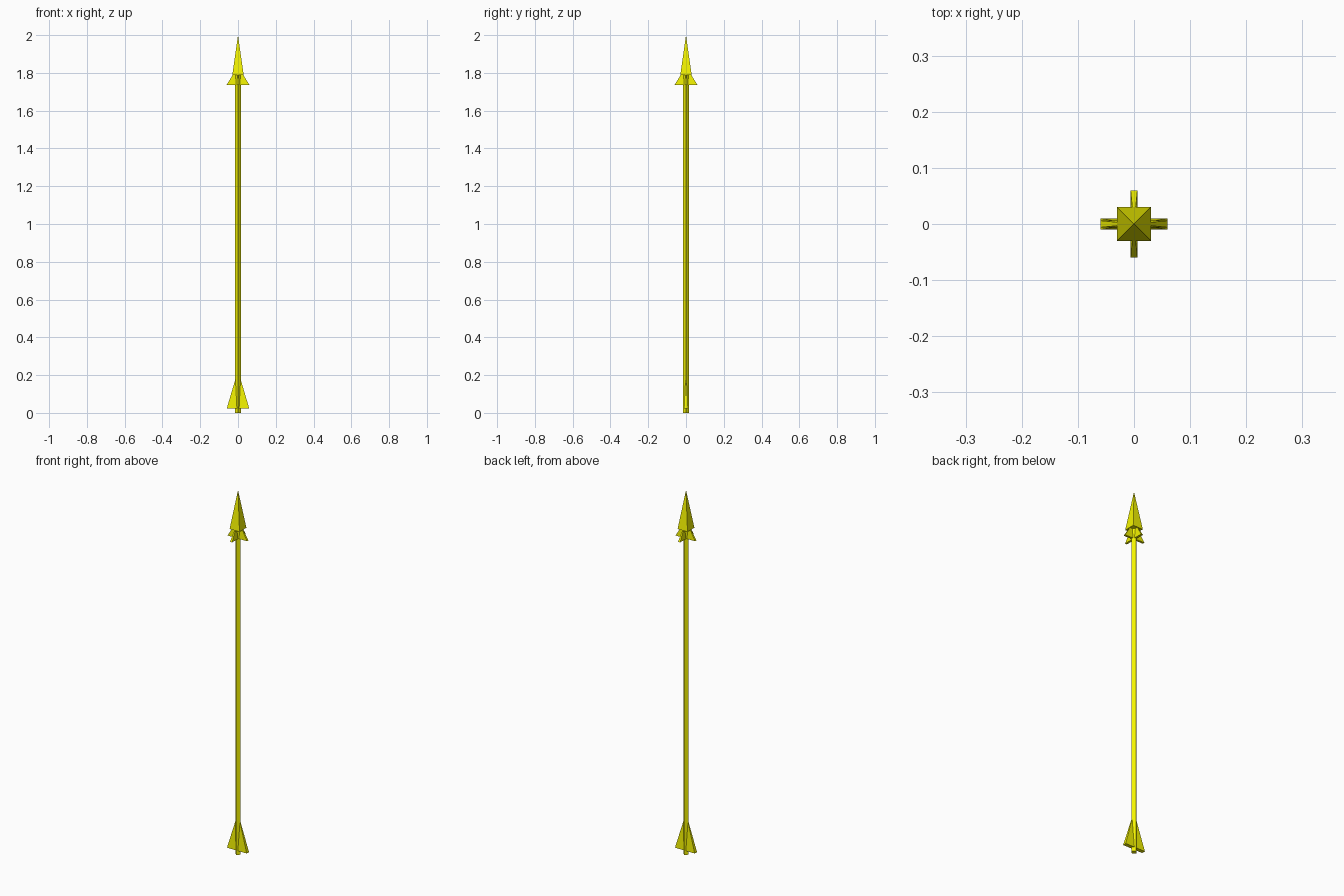
import bpy, bmesh, math

if "Cube" in bpy.data.objects:
    bpy.data.objects.remove(bpy.data.objects["Cube"])

mat = bpy.data.materials.new("yellow")
mat.diffuse_color = (0.9, 0.9, 0.0, 1)
mat.use_nodes = True
mat.node_tree.nodes["Principled BSDF"].inputs["Base Color"].default_value = mat.diffuse_color


def finish(name, bm):
    bmesh.ops.recalc_face_normals(bm, faces=bm.faces)
    mesh = bpy.data.meshes.new(name)
    bm.to_mesh(mesh)
    bm.free()
    mesh.materials.append(mat)
    obj = bpy.data.objects.new(name, mesh)
    bpy.context.collection.objects.link(obj)
    return obj


def pyramid(name, hx, hy, z0, z1):
    """Four-sided pyramid with a rectangular base of half-sizes hx, hy."""
    bm = bmesh.new()
    base = [bm.verts.new((sx * hx, sy * hy, z0))
            for sx, sy in ((-1, -1), (1, -1), (1, 1), (-1, 1))]
    tip = bm.verts.new((0, 0, z1))
    bm.faces.new(base)
    for i in range(4):
        bm.faces.new((base[i], base[(i + 1) % 4], tip))
    return finish(name, bm)


# Square shaft turned so its edges face front, back and sides
bm = bmesh.new()
r = 0.016
ring = [bm.verts.new((r * math.sin(i * math.pi / 2), r * math.cos(i * math.pi / 2), 0))
        for i in range(4)]
face = bm.faces.new(ring)
top = bmesh.ops.extrude_face_region(bm, geom=[face], use_keep_orig=True)["geom"]
bmesh.ops.translate(bm, vec=(0, 0, 1.8),
                    verts=[g for g in top if isinstance(g, bmesh.types.BMVert)])
finish("shaft", bm)

# Arrow head
pyramid("head", 0.03, 0.03, 1.79, 2.0)

# Crossed barbs under the head
pyramid("barbs_side", 0.06, 0.006, 1.737, 1.835)
pyramid("barbs_front_back", 0.006, 0.06, 1.737, 1.835)

# Tail fins
pyramid("tail_fins", 0.06, 0.01, 0.022, 0.225)
